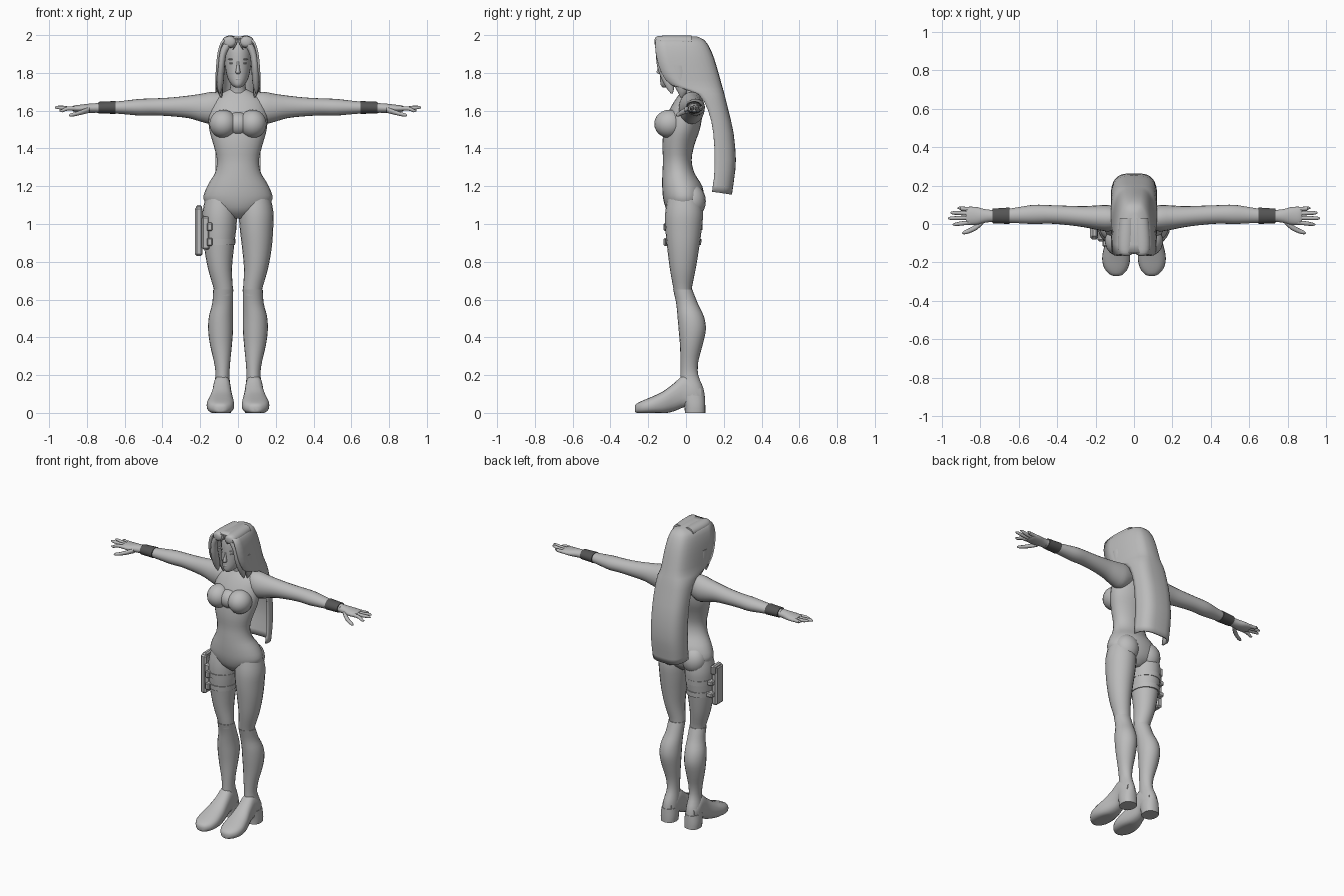
import bpy, bmesh, math
from mathutils import Vector


def material(name, value):
    m = bpy.data.materials.new(name)
    m.diffuse_color = (value, value, value, 1)
    return m


GREY = material("light grey", 0.5)
DARK = material("dark grey", 0.09)


def finish(bm, name, mat, mirror=False, angle=50):
    bmesh.ops.recalc_face_normals(bm, faces=bm.faces)
    me = bpy.data.meshes.new(name)
    bm.to_mesh(me)
    bm.free()
    ob = bpy.data.objects.new(name, me)
    bpy.context.collection.objects.link(ob)
    me.materials.append(mat)
    bpy.ops.object.select_all(action='DESELECT')
    ob.select_set(True)
    bpy.context.view_layer.objects.active = ob
    bpy.ops.object.shade_smooth_by_angle(angle=math.radians(angle))
    if mirror:
        ob.modifiers.new("mirror", 'MIRROR')
    return ob


def smooth_rows(rows, n):
    """Catmull-Rom interpolation of rows of numbers."""
    out = []
    for i in range(len(rows) - 1):
        p = [rows[max(0, min(len(rows) - 1, i + k))] for k in (-1, 0, 1, 2)]
        for s in range(n):
            t = s / n
            out.append([0.5 * (2 * b + (c - a) * t + (2 * a - 5 * b + 4 * c - d) * t * t
                               + (3 * b - a - 3 * c + d) * t ** 3) for a, b, c, d in zip(*p)])
    return out + [list(rows[-1])]


def loft(name, axis, rows, mat=GREY, mirror=False, sides=20, n=3, power=1.0, floor=None):
    """Elliptic rings (x, y, z, radius u, radius v) skinned along an axis."""
    u, v = {'x': ((0, 1, 0), (0, 0, 1)), 'y': ((1, 0, 0), (0, 0, 1)),
            'z': ((1, 0, 0), (0, 1, 0))}[axis]
    u, v = Vector(u), Vector(v)
    bm = bmesh.new()
    rings = []
    for x, y, z, ru, rv in smooth_rows(rows, n):
        ring = []
        for k in range(sides):
            a = 2 * math.pi * k / sides
            c, s = math.cos(a), math.sin(a)
            c = math.copysign(abs(c) ** power, c)
            s = math.copysign(abs(s) ** power, s)
            p = Vector((x, y, z)) + u * c * max(ru, .001) + v * s * max(rv, .001)
            if floor is not None:
                p.z = max(p.z, floor)
            ring.append(bm.verts.new(p))
        rings.append(ring)
    for a, b in zip(rings, rings[1:]):
        for k in range(sides):
            j = (k + 1) % sides
            bm.faces.new((a[k], a[j], b[j], b[k]))
    bm.faces.new(rings[0])
    bm.faces.new(rings[-1])
    return finish(bm, name, mat, mirror)


def ball(name, c, r, mirror=False):
    bm = bmesh.new()
    bmesh.ops.create_uvsphere(bm, u_segments=18, v_segments=12, radius=1)
    bmesh.ops.scale(bm, vec=r, verts=bm.verts)
    bmesh.ops.translate(bm, vec=c, verts=bm.verts)
    return finish(bm, name, GREY, mirror)


def box(name, lo, hi, bevel=0.006):
    bm = bmesh.new()
    bmesh.ops.create_cube(bm, size=1)
    for v in bm.verts:
        v.co = [(a + b) / 2 + c * (b - a) for a, b, c in zip(lo, hi, v.co)]
    bmesh.ops.bevel(bm, geom=bm.edges[:], offset=bevel, segments=1, affect='EDGES')
    return finish(bm, name, GREY, angle=30)


# Torso and neck
loft("torso", 'z', [
    (0, -.01, 1.03, .04, .05), (0, -.01, 1.07, .13, .09), (0, -.012, 1.13, .182, .108),
    (0, -.02, 1.2, .163, .106), (0, -.04, 1.27, .122, .085), (0, -.046, 1.34, .111, .076),
    (0, -.04, 1.42, .13, .085), (0, -.022, 1.5, .152, .095), (0, -.006, 1.58, .155, .092),
    (0, .01, 1.65, .135, .072), (0, .02, 1.695, .08, .05), (0, .02, 1.715, .04, .04)], sides=28)
loft("neck", 'z', [(0, .02, 1.66, .06, .05), (0, .012, 1.71, .043, .045),
                   (0, -.005, 1.76, .038, .042), (0, -.02, 1.82, .04, .045)])
ball("breast", (.078, -.088, 1.53), (.074, .08, .075), True)
ball("breast_bridge", (0, -.085, 1.53), (.07, .062, .062))
ball("buttock", (.085, .03, 1.12), (.08, .075, .09), True)

# Legs, boots and feet
loft("thigh", 'z', [
    (.09, -.01, 1.15, .08, .085), (.096, -.01, 1.06, .092, .1), (.098, -.013, .97, .088, .096),
    (.1, -.015, .87, .078, .084), (.095, -.017, .76, .063, .068), (.078, -.018, .66, .051, .049),
    (.076, -.014, .62, .048, .046)], mirror=True)
loft("boot_shaft", 'z', [
    (.078, -.017, .652, .053, .051), (.081, .005, .58, .055, .057), (.09, .025, .51, .064, .07),
    (.092, .033, .44, .066, .072), (.09, .028, .36, .058, .06), (.084, .018, .27, .043, .047),
    (.082, .018, .2, .037, .047), (.085, .03, .13, .045, .062), (.087, .035, .07, .048, .066)],
    mirror=True)
loft("boot_foot", 'y', [
    (.087, .08, .09, .035, .05), (.086, .04, .1, .047, .075), (.085, -.01, .115, .047, .085),
    (.086, -.06, .085, .053, .075), (.09, -.12, .055, .066, .06), (.093, -.18, .04, .073, .046),
    (.093, -.23, .03, .062, .035), (.092, -.262, .024, .035, .024), (.092, -.271, .02, .012, .012)],
    mirror=True, power=.8, floor=0)
loft("boot_heel", 'z', [(.088, .048, 0, .05, .054), (.088, .046, .04, .052, .056),
                        (.087, .036, .09, .048, .064)], mirror=True, power=.85)

# Arms
loft("arm", 'x', [
    (.06, .03, 1.63, .05, .06), (.13, .03, 1.615, .068, .085), (.19, .033, 1.615, .064, .075),
    (.26, .038, 1.62, .055, .06), (.35, .045, 1.62, .05, .05), (.44, .05, 1.62, .048, .045),
    (.52, .05, 1.618, .05, .044), (.6, .046, 1.617, .042, .036), (.68, .042, 1.616, .034, .029),
    (.75, .042, 1.615, .032, .026)], mirror=True)
loft("wristband", 'x', [(.648, .043, 1.617, .043, .034), (.738, .042, 1.616, .038, .031)],
     DARK, True, n=1)
loft("palm", 'x', [(.735, .042, 1.615, .03, .025), (.78, .042, 1.613, .036, .025),
                   (.82, .042, 1.611, .046, .022), (.86, .043, 1.611, .047, .018),
                   (.875, .043, 1.611, .042, .013)], mirror=True)
for i, (y0, y1, tip, z) in enumerate([(.008, -.002, .945, 1.6), (.032, .03, .97, 1.617),
                                      (.055, .058, .957, 1.62), (.077, .083, .92, 1.615)]):
    loft(f"finger_{i + 1}", 'x', [(.85, y0, 1.611, .011, .012), (.9, (y0 + y1) / 2, 1.612, .011, .011),
                                  (tip - .015, y1, z, .009, .009), (tip, y1, z, .003, .003)],
         mirror=True, sides=10, n=2)
loft("thumb", 'x', [(.785, .015, 1.605, .015, .016), (.82, -.015, 1.594, .016, .014),
                    (.86, -.036, 1.582, .013, .011), (.885, -.044, 1.577, .01, .009),
                    (.895, -.047, 1.576, .003, .003)], mirror=True, sides=10, n=2)

# Head and face
loft("head", 'z', [
    (0, -.095, 1.722, .014, .026), (0, -.082, 1.737, .034, .052), (0, -.063, 1.77, .054, .074),
    (0, -.05, 1.82, .066, .086), (0, -.04, 1.87, .071, .096), (0, -.035, 1.92, .073, .098),
    (0, -.035, 1.96, .06, .085), (0, -.035, 1.98, .03, .05)], sides=24)
loft("nose", 'z', [(0, -.13, 1.795, .008, .014), (0, -.137, 1.803, .013, .02),
                   (0, -.134, 1.83, .008, .014), (0, -.13, 1.86, .006, .008)], sides=10)
ball("lips", (0, -.126, 1.768), (.02, .012, .009))
ball("eye", (.03, -.114, 1.851), (.016, .014, .007), True)
ball("brow", (.032, -.116, 1.872), (.022, .013, .004), True)

# Long hair: one horseshoe-section shell from the crown to the tail
HAIR = [  # height, front y, back y, half width
    (1.992, -.15, .06, .035), (1.975, -.16, .095, .08), (1.94, -.163, .122, .1),
    (1.88, -.155, .148, .112), (1.8, -.13, .172, .118), (1.735, -.075, .19, .12),
    (1.69, .06, .203, .12), (1.6, .118, .225, .12), (1.48, .145, .252, .12),
    (1.34, .152, .264, .12), (1.24, .148, .255, .12), (1.155, .138, .243, .118)]
bm = bmesh.new()
prev = None
COLS = 20
for z, yf, yb, w in smooth_rows(HAIR, 2):
    row = []
    for k in range(COLS + 1):
        a = math.pi * k / COLS
        c, s = math.cos(a), math.sin(a)
        # the sides run straight back, then close in a rounded ridge
        row.append(bm.verts.new((w * math.copysign(abs(c) ** .6, c), yf + (yb - yf) * s ** .85,
                                 z + (.015 * (1 - s) if z < 1.2 else 0))))
    if prev:
        for k in range(COLS):
            bm.faces.new((prev[k], prev[k + 1], row[k + 1], row[k]))
    else:
        bm.faces.new(row)
    prev = row
hair = finish(bm, "long_hair", GREY)
solid = hair.modifiers.new("thickness", 'SOLIDIFY')
solid.thickness = .012
solid.offset = -1

# Parted fringe and hanging front locks
loft("crown_lobe", 'y', [(.04, -.166, 1.965, .012, .014), (.044, -.15, 1.964, .036, .03),
                         (.042, -.08, 1.965, .042, .033), (.035, .03, 1.965, .04, .032)], mirror=True)
loft("fringe", 'z', [(.022, -.142, 1.985, .016, .014), (.052, -.146, 1.955, .024, .016),
                     (.08, -.138, 1.9, .019, .022), (.09, -.122, 1.83, .02, .03),
                     (.094, -.098, 1.76, .019, .028), (.096, -.082, 1.715, .012, .018),
                     (.098, -.075, 1.69, .003, .004)], mirror=True, sides=12)
loft("side_lock", 'z', [(.1, -.05, 1.84, .016, .04), (.1, -.03, 1.75, .018, .04),
                        (.094, -.02, 1.7, .014, .026), (.088, -.025, 1.67, .003, .005)],
     mirror=True, sides=10)
loft("parting_lock", 'z', [(.006, -.148, 1.985, .006, .008), (.014, -.15, 1.955, .008, .008),
                           (.026, -.145, 1.925, .002, .002)], mirror=True, sides=8)

# Thigh straps and holster
for i, z in enumerate((.985, .905)):
    loft(f"thigh_strap_{i + 1}", 'z', [(-.1, -.014, z - .016, .091 - .006 * i, .1 - .006 * i),
                                       (-.1, -.014, z + .016, .093 - .006 * i, .102 - .006 * i)], n=1, sides=24)
    box(f"strap_buckle_{i + 1}", (-.165, -.118, z - .022), (-.135, -.07, z + .022))
    box(f"strap_tab_{i + 1}", (-.215, -.07, z - .016), (-.165, .03, z + .016))
box("holster", (-.228, -.08, .83), (-.187, .0, 1.09), .01)
box("holster_flap", (-.222, -.07, 1.04), (-.19, .015, 1.1), .008)
box("holster_pouch", (-.19, -.09, .865), (-.15, -.03, 1.04), .008)
